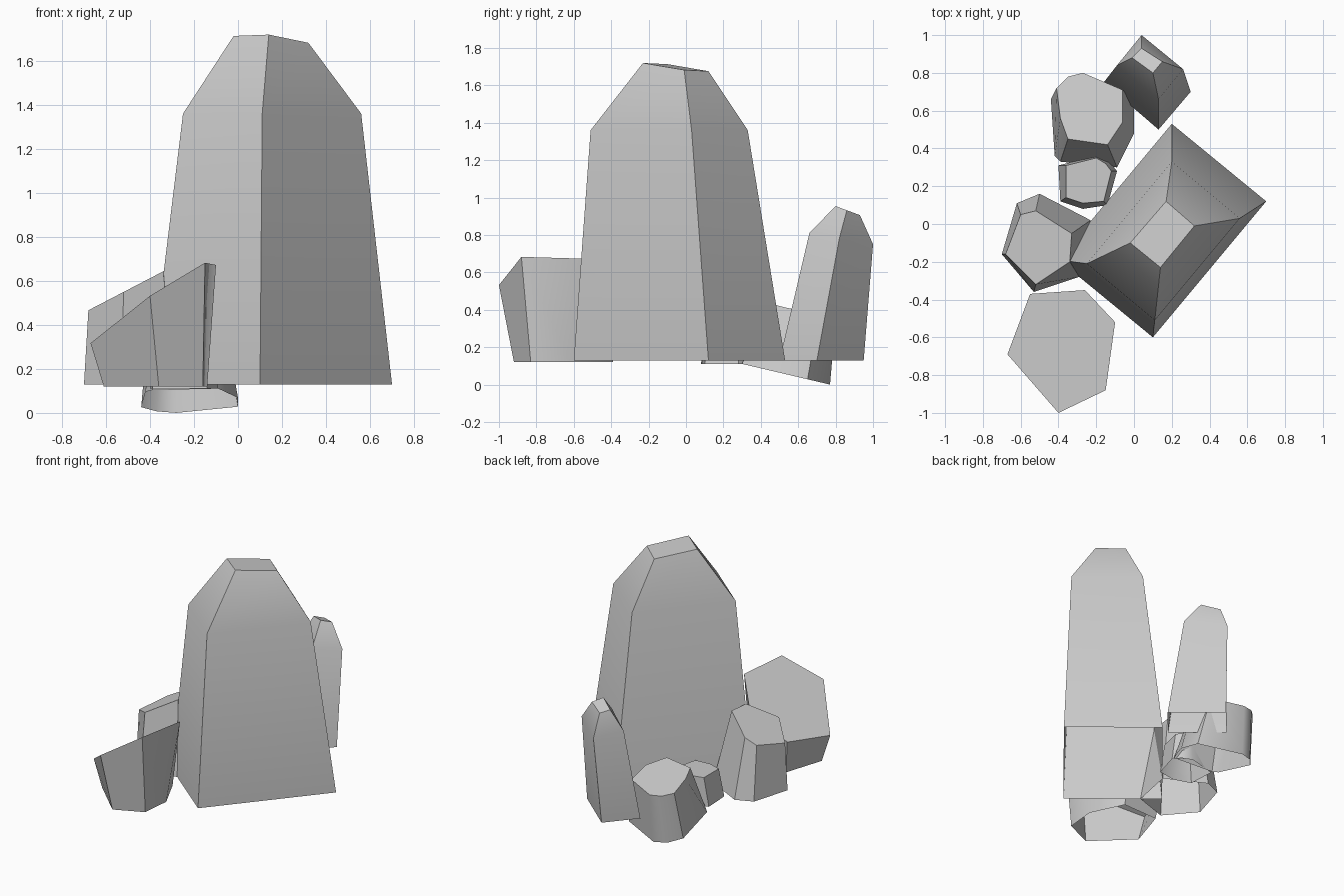
import bpy
import bmesh
import math

default_cube = bpy.data.objects.get("Cube")
if default_cube:
    bpy.data.objects.remove(default_cube, do_unlink=True)

# Single plain stone colour
stone = bpy.data.materials.new("stone_grey")
stone.use_nodes = True
stone.diffuse_color = (0.6, 0.6, 0.6, 1)
stone.node_tree.nodes["Principled BSDF"].inputs["Base Color"].default_value = stone.diffuse_color


def plane(height, slope_x=0, slope_y=0):
    """Return a height rule for a flat, possibly tilted, cut through a rock."""
    return lambda x, y: height + slope_x * x + slope_y * y


def ring(outline, cut):
    """Lift a plan outline onto a cutting plane."""
    return [(x, y, cut(x, y)) for x, y in outline]


def box_ring(front, right, back, cut):
    """Four-cornered ring whose left corner completes the parallelogram."""
    left = (front[0] + back[0] - right[0], front[1] + back[1] - right[1])
    return ring([front, right, back, left], cut)


def rock(name, *rings):
    """Loft a hollow rock, open underneath, through rings from foot to cap.

    Rings may run either way round, so the winding is taken from the cap.
    """
    bm = bmesh.new()
    loops = [[bm.verts.new(point) for point in points] for points in rings]
    for lower, upper in zip(loops, loops[1:]):
        count = len(lower)
        for i in range(count):
            j = (i + 1) % count
            bm.faces.new((lower[i], lower[j], upper[j], upper[i]))
    cap = bm.faces.new(loops[-1])
    cap.normal_update()
    if cap.normal.z < 0:
        bmesh.ops.reverse_faces(bm, faces=bm.faces)
    mesh = bpy.data.meshes.new(name)
    bm.to_mesh(mesh)
    bm.free()
    mesh.materials.append(stone)
    obj = bpy.data.objects.new(name, mesh)
    bpy.context.collection.objects.link(obj)
    bpy.ops.object.select_all(action="DESELECT")
    obj.select_set(True)
    bpy.context.view_layer.objects.active = obj
    bpy.ops.object.shade_smooth_by_angle(angle=math.radians(43))


ground = plane(0.13)

# Tall central boulder: foot, shoulder and slanted cap
rock(
    "main_boulder",
    box_ring((0.1, -0.6), (0.7, 0.12), (0.2, 0.53), ground),
    box_ring((0.11, -0.51), (0.56, 0.03), (0.2, 0.33), plane(1.36)),
    ring([(0.14, -0.23), (0.32, -0.01), (0.17, 0.12), (-0.02, -0.1)],
         plane(1.7, -0.06, -0.12)),
)

# Slim upright rock at the back
rock(
    "back_spire",
    box_ring((0.13, 0.5), (0.3, 0.7), (0.01, 0.95), ground),
    ring([(0.13, 0.66), (0.26, 0.82), (0.04, 1), (-0.09, 0.84)],
         plane(0.93, 0, -0.18)),
    ring([(0.1, 0.8), (0.15, 0.86), (0.04, 0.93), (-0.01, 0.88)],
         plane(1.25, 0, -0.37)),
)

# Rounded stump leaning backwards
rock(
    "leaning_stump",
    ring([(-0.44, 0.66), (-0.37, 0.74), (-0.28, 0.77), (0, 0.65),
          (0, 0.48), (-0.09, 0.3), (-0.39, 0.33), (-0.42, 0.36)],
         plane(0.181, 0, -0.235)),
    ring([(-0.41, 0.72), (-0.35, 0.78), (-0.27, 0.8), (-0.06, 0.71),
          (-0.06, 0.54), (-0.14, 0.42), (-0.35, 0.45), (-0.39, 0.56)],
         plane(0.54, 0, -0.24)),
)

# Small low stone between the stump and the side rock
rock(
    "small_stone",
    ring([(-0.4, 0.31), (-0.2, 0.36), (-0.13, 0.33), (-0.09, 0.28),
          (-0.14, 0.1), (-0.27, 0.08), (-0.39, 0.12)], plane(0.11)),
    ring([(-0.36, 0.31), (-0.2, 0.35), (-0.15, 0.32), (-0.12, 0.28),
          (-0.16, 0.12), (-0.27, 0.11), (-0.36, 0.14)], plane(0.31)),
)

# Side rock with its cap rising towards the boulder
rock(
    "side_rock",
    ring([(-0.7, -0.16), (-0.62, 0.11), (-0.5, 0.16),
          (-0.23, 0.02), (-0.29, -0.28), (-0.53, -0.36)], ground),
    ring([(-0.68, -0.16), (-0.6, 0.05), (-0.52, 0.07),
          (-0.33, -0.05), (-0.34, -0.2), (-0.52, -0.32)],
         plane(0.82, 0.52)),
)

# Front rock, widening upwards to a steeply sloped cap
rock(
    "front_rock",
    ring([(-0.52, -0.4), (-0.25, -0.39), (-0.14, -0.62),
          (-0.16, -0.83), (-0.36, -0.92), (-0.61, -0.68)], plane(0.12)),
    ring([(-0.55, -0.37), (-0.26, -0.35), (-0.1, -0.52),
          (-0.15, -0.88), (-0.4, -1), (-0.67, -0.69)],
         plane(0.676, 0.66, -0.12)),
)
